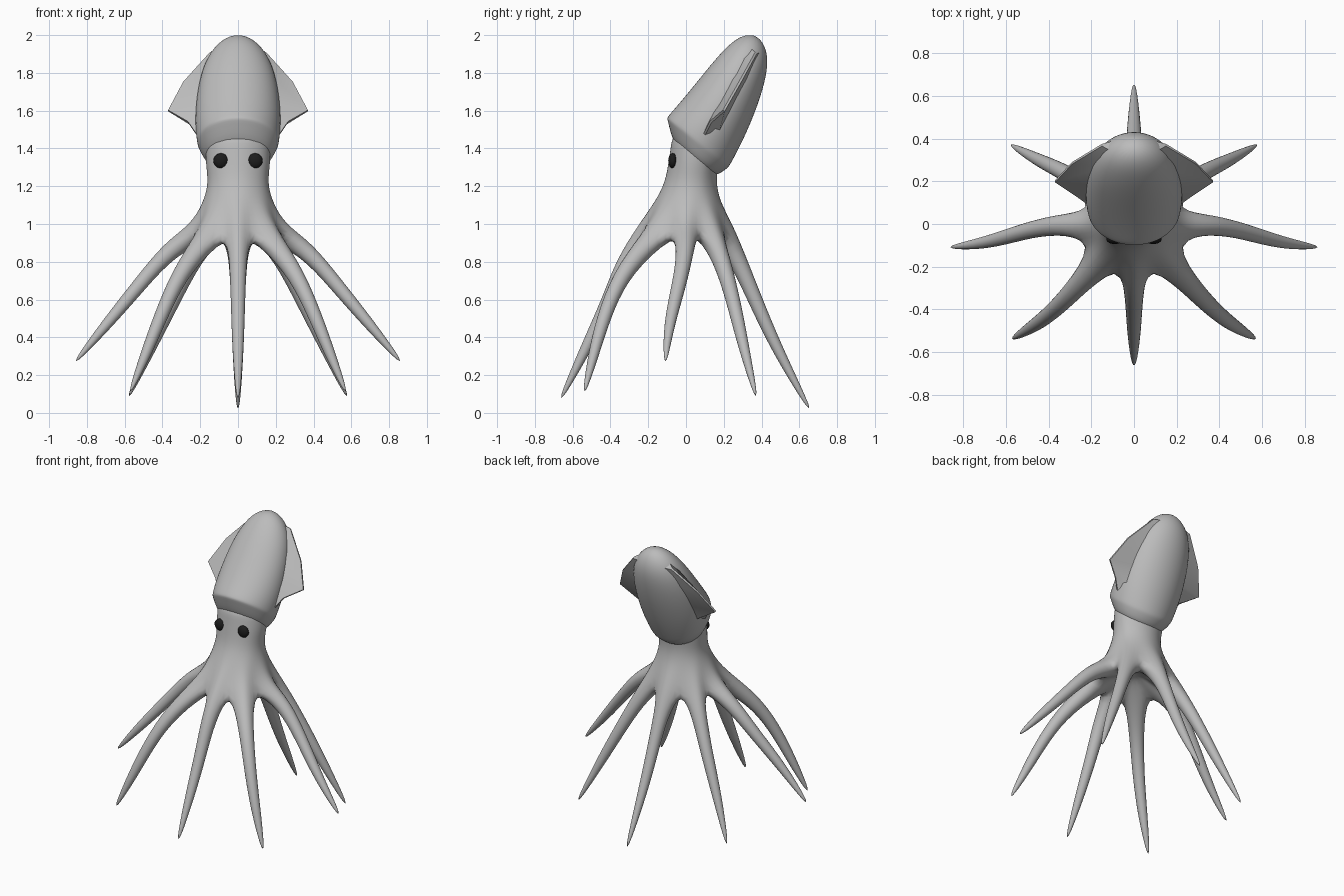
import bpy
import bmesh
from math import sin, cos, radians, tau
from mathutils import Vector

if "Cube" in bpy.data.objects:
    bpy.data.objects.remove(bpy.data.objects["Cube"], do_unlink=True)


def material(name, value):
    mat = bpy.data.materials.new(name)
    mat.use_nodes = True
    colour = (value, value, value, 1)
    mat.diffuse_color = colour
    mat.node_tree.nodes["Principled BSDF"].inputs["Base Color"].default_value = colour
    return mat


SKIN = material("grey skin", 0.5)
BLACK = material("eye black", 0.012)


def finish(bm, name, mat, levels=0):
    bmesh.ops.recalc_face_normals(bm, faces=bm.faces)
    mesh = bpy.data.meshes.new(name)
    bm.to_mesh(mesh)
    bm.free()
    mesh.materials.append(mat)
    obj = bpy.data.objects.new(name, mesh)
    bpy.context.collection.objects.link(obj)
    if levels:
        sub = obj.modifiers.new("smooth", "SUBSURF")
        sub.levels = sub.render_levels = levels
    bpy.ops.object.select_all(action="DESELECT")
    obj.select_set(True)
    bpy.context.view_layer.objects.active = obj
    if levels:
        bpy.ops.object.shade_smooth()
    else:
        bpy.ops.object.shade_smooth_by_angle(angle=radians(40))
    return obj


def bridge(bm, a, b):
    n = len(a)
    for i in range(n):
        bm.faces.new((a[i], a[(i + 1) % n], b[(i + 1) % n], b[i]))


# Arms: direction, the web angle after it, and a centre line from root to tip
FRONT = (-90, [(0, -.33, .79), (0, -.41, .59), (0, -.53, .34), (0, -.67, .06)])
FRONT_SIDE = (-46, [(.29, -.32, .77), (.39, -.42, .56), (.48, -.485, .33), (.575, -.54, .10)])
SIDE = (-2, [(.36, .0, .87), (.52, -.035, .68), (.69, -.09, .475), (.87, -.11, .26)])
BACK_SIDE = (38, [(.24, .19, .81), (.34, .25, .60), (.45, .30, .37), (.585, .375, .07)])
BACK = (90, [(0, .28, .80), (0, .37, .59), (0, .48, .34), (0, .665, 0)])


def mirrored(arm):
    return 180 - arm[0], [(-x, y, z) for x, y, z in arm[1]]


arms = [FRONT, FRONT_SIDE, SIDE, BACK_SIDE, BACK,
        mirrored(BACK_SIDE), mirrored(SIDE), mirrored(FRONT_SIDE)]
webs = [-70, -25, 20, 64, 116, 160, 205, 250]
RADII = [.054, .045, .037, .011]

# Head, web and arms as one continuous cage
bm = bmesh.new()
angles = [radians(a) for arm, web in zip(arms, webs) for a in (arm[0], web)]
count = len(angles)


def ring(z, cy, rx, ry):
    return [bm.verts.new((rx * cos(a), cy + ry * sin(a), z)) for a in angles]


head = [ring(*r) for r in [(1.50, .06, .17, .13), (1.40, .05, .175, .134),
                           (1.32, .04, .175, .136), (1.22, .025, .16, .138),
                           (1.12, .01, .185, .175)]]
bm.faces.new(head[0])
for a, b in zip(head, head[1:]):
    bridge(bm, a, b)

# Root rings: even entries are arm middles, odd entries are webs
outer, inner = [], []
for i, a in enumerate(angles):
    r, z = (.27, 1.01) if i % 2 == 0 else (.225, .97)
    outer.append(bm.verts.new((r * cos(a), r * sin(a), z)))
    r, z = (.14, .92) if i % 2 == 0 else (.145, .93)
    inner.append(bm.verts.new((r * cos(a), r * sin(a), z)))
bridge(bm, head[-1], outer)
centre = bm.verts.new((0, 0, 1.0))
for i in range(count):
    bm.faces.new((inner[i], inner[(i + 1) % count], centre))

for k, (direction, path) in enumerate(arms):
    i = 2 * k
    before, after = (i - 1) % count, i + 1
    loop = [outer[before], outer[i], outer[after],
            inner[after], inner[i], inner[before]]
    a = radians(direction)
    root = Vector((.2 * cos(a), .2 * sin(a), .97))
    points = [root] + [Vector(p) for p in path]
    for j, radius in enumerate(RADII, 1):
        tangent = (points[min(j + 1, 4)] - points[j - 1]).normalized()
        side = Vector((-sin(a), cos(a), 0))
        side = (side - tangent * side.dot(tangent)).normalized()
        up = tangent.cross(side)
        if up.z < 0:
            up = -up
        section = []
        for s in range(6):
            t = radians(150 - 60 * s)
            section.append(bm.verts.new(
                points[j] + radius * (side * cos(t) + up * sin(t))))
        bridge(bm, loop, section)
        loop = section
    bm.faces.new(loop)
finish(bm, "head_and_arms", SKIN, 2)

# Mantle: slanted oval rings given by front (y, z), back (y, z) and half width
MANTLE = [(-.03, 1.42, .12, 1.28, .12), (-.068, 1.42, .15, 1.245, .165),
          (-.10, 1.555, .225, 1.295, .215), (-.105, 1.565, .235, 1.31, .22),
          (-.05, 1.625, .305, 1.44, .232), (.05, 1.745, .385, 1.63, .222),
          (.15, 1.87, .43, 1.79, .19), (.24, 1.965, .435, 1.89, .135),
          (.305, 2.0, .41, 1.96, .07)]
bm = bmesh.new()
rings = []
for fy, fz, by, bz, w in MANTLE:
    mid = Vector((0, (fy + by) / 2, (fz + bz) / 2))
    half = Vector((0, (by - fy) / 2, (bz - fz) / 2))
    rings.append([bm.verts.new(mid + half * sin(t) + Vector((w * cos(t), 0, 0)))
                  for t in (tau * s / 20 for s in range(20))])
for a, b in zip(rings, rings[1:]):
    bridge(bm, a, b)
bm.faces.new(rings[0])
tip = bm.verts.new((0, .365, 2.0))
for s in range(20):
    bm.faces.new((rings[-1][s], rings[-1][(s + 1) % 20], tip))
finish(bm, "mantle", SKIN, 2)

# Fins: tapered wedges from the mantle side to a thin outer edge
FIN = [((.08, .36, 1.93), (.15, .37, 1.905)), ((.14, .30, 1.80), (.29, .285, 1.75)),
       ((.17, .21, 1.63), (.37, .20, 1.60)), ((.18, .14, 1.50), (.265, .13, 1.54)),
       ((.15, .09, 1.42), (.21, .09, 1.46))]
normal = Vector((0, -.83, .55))
for sign, name in ((1, "left_fin"), (-1, "right_fin")):
    bm = bmesh.new()
    sections = []
    for root, edge in FIN:
        root, edge = Vector(root), Vector(edge)
        corners = [root + normal * .04, edge + normal * .006,
                   edge - normal * .006, root - normal * .04]
        sections.append([bm.verts.new((sign * c.x, c.y, c.z)) for c in corners])
    for a, b in zip(sections, sections[1:]):
        bridge(bm, a, b)
    bm.faces.new(sections[0])
    bm.faces.new(sections[-1])
    finish(bm, name, SKIN)

# Eyes
for sign, name in ((1, "left_eye"), (-1, "right_eye")):
    bm = bmesh.new()
    bmesh.ops.create_uvsphere(bm, u_segments=20, v_segments=12, radius=.04)
    bmesh.ops.scale(bm, vec=(1, .6, 1), verts=bm.verts)
    bmesh.ops.translate(bm, vec=(sign * .09, -.07, 1.335), verts=bm.verts)
    finish(bm, name, BLACK)
